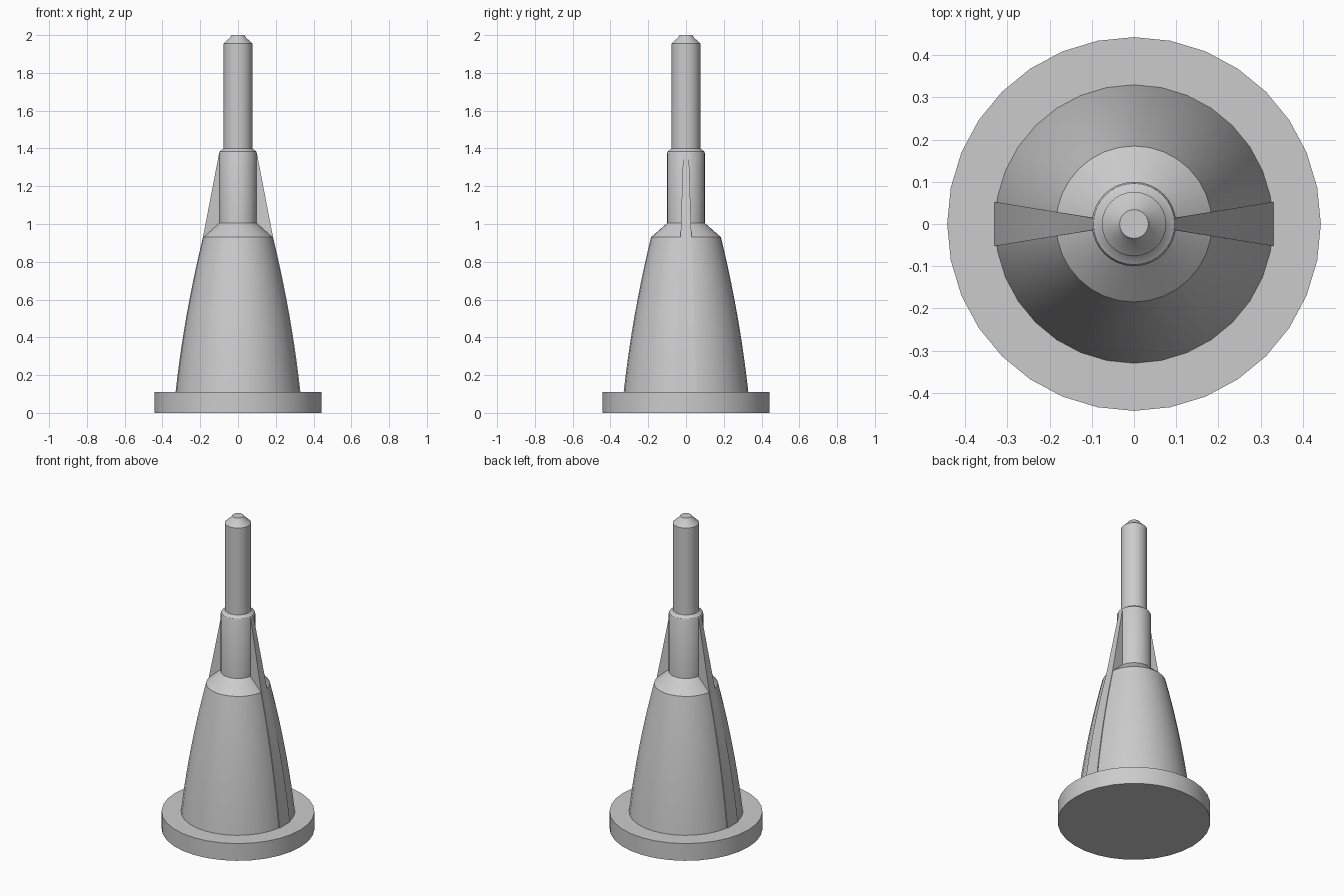
import bpy, bmesh, math

if "Cube" in bpy.data.objects:
    bpy.data.objects.remove(bpy.data.objects["Cube"])

SIDES = 32
STEPS = 10


def finish(bm, name, angle):
    bmesh.ops.recalc_face_normals(bm, faces=bm.faces)
    mesh = bpy.data.meshes.new(name)
    bm.to_mesh(mesh)
    bm.free()
    obj = bpy.data.objects.new(name, mesh)
    bpy.context.collection.objects.link(obj)
    bpy.ops.object.select_all(action='DESELECT')
    obj.select_set(True)
    bpy.context.view_layer.objects.active = obj
    bpy.ops.object.shade_smooth_by_angle(angle=math.radians(angle))
    return obj


def lathe(name, profile):
    """Closed solid of revolution from (radius, height) points."""
    bm = bmesh.new()
    rings = [[bm.verts.new((r * math.cos(2 * math.pi * i / SIDES),
                            r * math.sin(2 * math.pi * i / SIDES), z))
              for i in range(SIDES)] for r, z in profile]
    for low, high in zip(rings, rings[1:]):
        for i in range(SIDES):
            j = (i + 1) % SIDES
            bm.faces.new((low[i], low[j], high[j], high[i]))
    bm.faces.new(rings[0][::-1])
    bm.faces.new(rings[-1])
    return finish(bm, name, 30)


def fin(name, side, outline):
    """Tapered rib: outer strip widens with distance from the axis."""
    bm = bmesh.new()
    rings = []
    for x, z in outline:
        half = 0.015 + (x - 0.1) * 0.163
        rings.append([bm.verts.new((side * px, py, z)) for px, py in
                      ((0.05, -0.008), (x, -half), (x, half), (0.05, 0.008))])
    for low, high in zip(rings, rings[1:]):
        for i in range(4):
            j = (i + 1) % 4
            bm.faces.new((low[i], low[j], high[j], high[i]))
    bm.faces.new(rings[0][::-1])
    bm.faces.new(rings[-1])
    return finish(bm, name, 30)


# Gently bulging side of the body
curve = [(0.33 - 0.09 * t - 0.055 * t * t, 0.11 + 0.82 * t)
         for t in (i / STEPS for i in range(STEPS + 1))]

# Round foot and tapered body with its shoulder, one continuous solid
lathe("base_and_body", [(0.443, 0), (0.443, 0.11)] + curve + [(0.10, 1.005)])

# Collar and slim pin with a chamfered tip
lathe("stem_and_pin", [(0.10, 0.98), (0.10, 1.375), (0.096, 1.385), (0.078, 1.397),
                       (0.076, 1.40), (0.076, 1.955), (0.041, 1.988), (0.034, 2.0)])

# Two opposite ribs that follow the body and rise to the collar
rib = [(r + 0.0005, z) for r, z in curve] + [(0.10, 1.375)]
for label, side in (("right", 1), ("left", -1)):
    fin(label + "_rib", side, rib)
